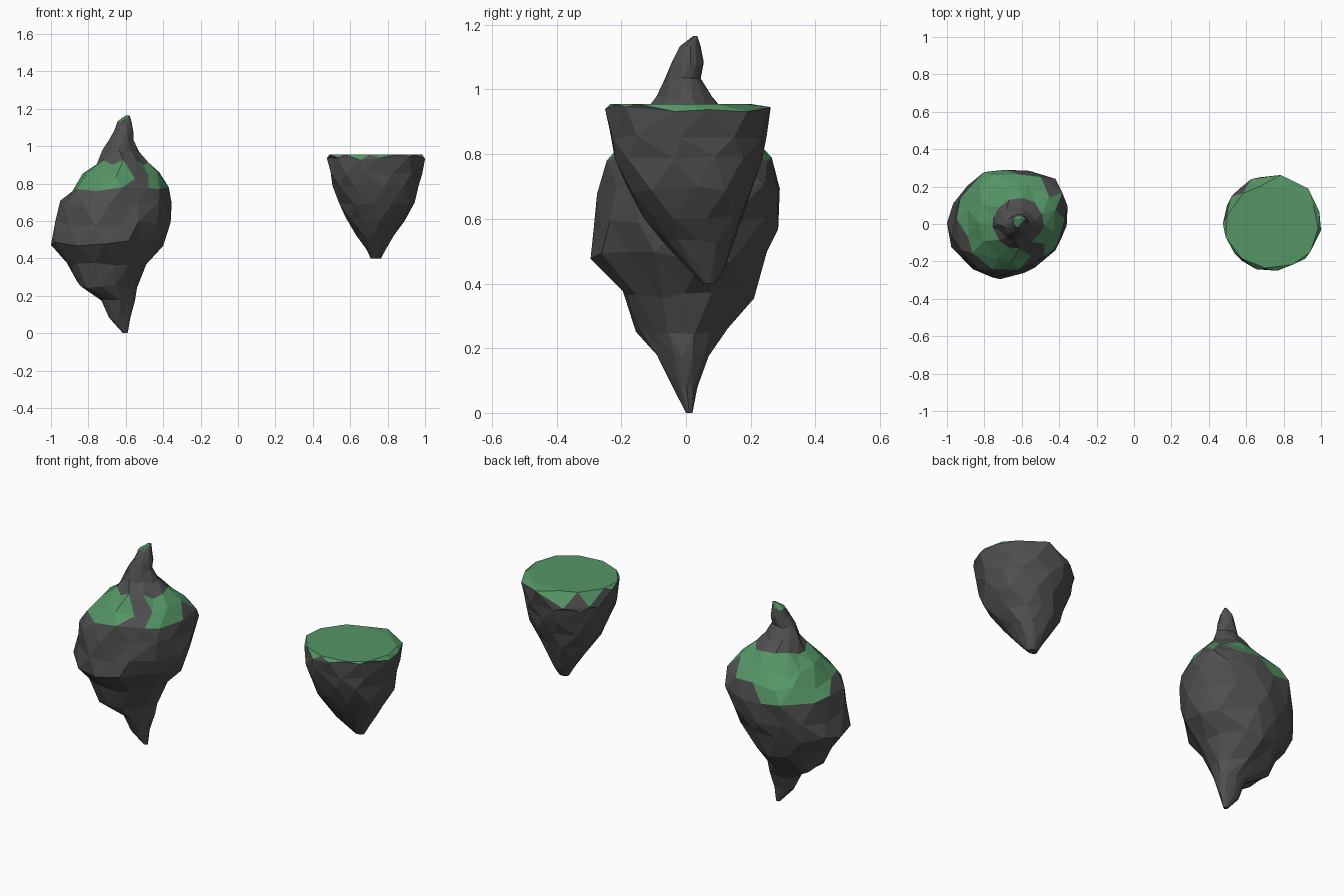
import bpy, bmesh, math, random

if "Cube" in bpy.data.objects:
    bpy.data.objects.remove(bpy.data.objects["Cube"])


def material(name, colour):
    m = bpy.data.materials.new(name)
    m.diffuse_color = (*colour, 1)
    m.use_nodes = True
    m.node_tree.nodes["Principled BSDF"].inputs["Base Color"].default_value = m.diffuse_color
    return m


ROCK = material("dark_rock", (0.08, 0.08, 0.08))
GRASS = material("grass", (0.09, 0.30, 0.13))


def stretch(values, lo, hi):
    a, b = min(values), max(values)
    return [lo + (v - a) / (b - a) * (hi - lo) for v in values]


def rock(name, rings, sides, jitter, seed, is_grass, drop=None, cut=0):
    """Faceted rock lofted through rings (z, x min, x max, y min, y max, squareness).
    cut flattens the front right corner."""
    rnd = random.Random(seed)
    bm = bmesh.new()
    loops = []
    for k, (z, x0, x1, y0, y1, power) in enumerate(rings):
        xs, ys = [], []
        for i in range(sides):
            a = (i + 0.5 * (k % 2) + rnd.uniform(-0.25, 0.25)) * math.tau / sides
            c, s = math.cos(a), math.sin(a)
            r = (abs(c) ** power + abs(s) ** power) ** (-1 / power)
            r *= 1 + rnd.uniform(-jitter, jitter)
            if c > 0 > s:
                r *= 1 - cut * 2 * abs(c * s)
            xs.append(r * c)
            ys.append(r * s)
        xs, ys = stretch(xs, x0, x1), stretch(ys, y0, y1)
        end = k in (0, len(rings) - 1)
        loop = []
        for x, y in zip(xs, ys):
            dz = 0 if end else rnd.uniform(-1, 1) * min(0.022, 0.06 * (x1 - x0))
            if drop:
                dz = dz * 0.6 + drop(k, x, y)
            loop.append(bm.verts.new((x, y, z + dz)))
        loops.append(loop)
    # triangles between the staggered rings
    for k, (a, b) in enumerate(zip(loops, loops[1:])):
        for i in range(sides):
            j = (i + 1) % sides
            if k % 2 == 0:
                tris = (a[i], a[j], b[i]), (a[j], b[j], b[i])
            else:
                tris = (a[i], b[j], b[i]), (a[i], a[j], b[j])
            for t in tris:
                bm.faces.new(t)
    bm.faces.new(loops[0][::-1])
    bm.faces.new(loops[-1])
    bmesh.ops.recalc_face_normals(bm, faces=bm.faces)
    for f in bm.faces:
        f.material_index = int(is_grass(f.calc_center_median(), f.normal))
    me = bpy.data.meshes.new(name)
    bm.to_mesh(me)
    bm.free()
    me.materials.append(ROCK)
    me.materials.append(GRASS)
    ob = bpy.data.objects.new(name, me)
    bpy.context.collection.objects.link(ob)
    return ob


# Large floating rock with a crooked spike on top
def mossy(c, n):
    turn = math.degrees(math.atan2(c.y, c.x + 0.62)) % 360
    low = 0.75 - 0.12 * (c.y - 0.6 * (c.x + 0.63))
    bare = 288 < turn < 318 or (20 < turn < 60 and c.z < 0.83)
    band = low < c.z < 0.92 and n.z > 0.25 and not bare
    return band or (c.z > 1.13 and n.z > 0.2 and n.x < 0.2)


rock("peaked_rock", [
    (0.00, -0.615, -0.59, 0.00, 0.02, 2),
    (0.08, -0.69, -0.575, -0.04, 0.035, 2),
    (0.18, -0.73, -0.55, -0.09, 0.07, 2),
    (0.26, -0.86, -0.54, -0.155, 0.13, 2),
    (0.36, -0.915, -0.49, -0.195, 0.21, 2.2),
    (0.48, -1.00, -0.40, -0.295, 0.25, 2),
    (0.59, -0.975, -0.36, -0.285, 0.285, 2.2),
    (0.69, -0.95, -0.355, -0.275, 0.29, 2.5),
    (0.77, -0.89, -0.37, -0.245, 0.265, 2.5),
    (0.84, -0.83, -0.42, -0.20, 0.22, 2.4),
    (0.91, -0.755, -0.48, -0.13, 0.14, 2),
    (0.97, -0.725, -0.53, -0.09, 0.09, 2),
    (1.03, -0.69, -0.56, -0.065, 0.045, 2),
    (1.08, -0.66, -0.56, -0.045, 0.055, 2),
    (1.13, -0.645, -0.57, -0.02, 0.045, 2),
    (1.165, -0.60, -0.58, 0.022, 0.035, 2),
], 13, 0.045, 11, mossy, cut=0.13)


# Small floating rock with a flat grass top; the rim is chamfered at the back left
def rim_drop(k, x, y):
    if k != 7:
        return 0
    return -0.04 if y > 0.06 and x < 0.74 else 0.005


def lawn(c, n):
    return c.z > 0.91 and n.z > (0.3 if c.x < 0.76 and c.y > -0.1 else 0.5)


rock("flat_topped_rock", [
    (0.40, 0.71, 0.765, 0.05, 0.09, 2.2),
    (0.45, 0.685, 0.79, 0.00, 0.12, 2.3),
    (0.53, 0.63, 0.84, -0.07, 0.15, 2.4),
    (0.61, 0.575, 0.89, -0.13, 0.175, 2.4),
    (0.69, 0.54, 0.945, -0.18, 0.205, 2.3),
    (0.78, 0.505, 0.965, -0.22, 0.235, 2.2),
    (0.86, 0.495, 0.985, -0.235, 0.25, 2.1),
    (0.93, 0.475, 1.00, -0.25, 0.262, 2),
    (0.955, 0.49, 0.985, -0.235, 0.20, 2),
], 11, 0.02, 5, lawn, rim_drop)
